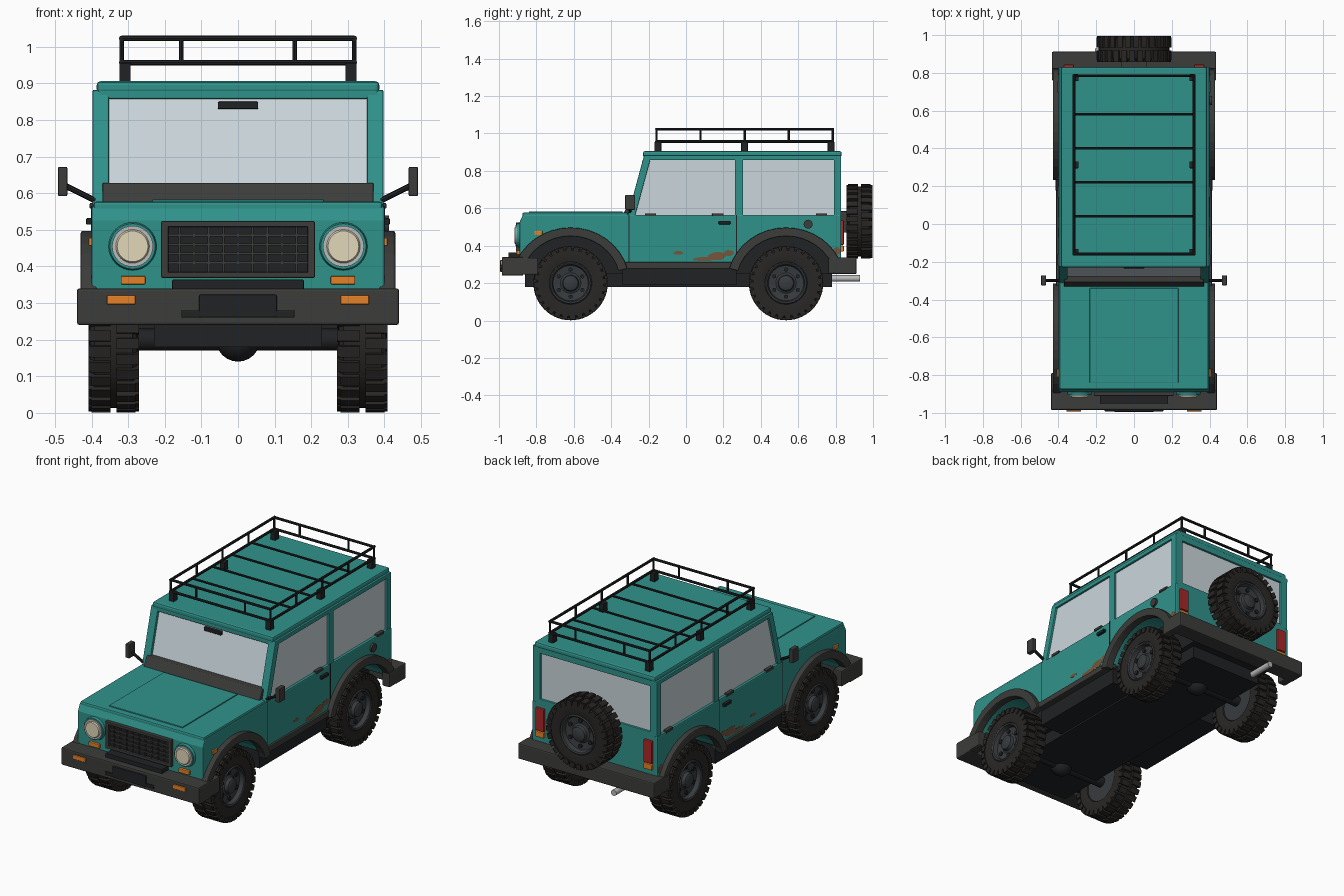
import bpy, bmesh, random
from math import sin, cos, pi, radians
from mathutils import Vector, Matrix

if "Cube" in bpy.data.objects:
    bpy.data.objects.remove(bpy.data.objects["Cube"])

random.seed(4)

def material(name, r, g, b):
    m = bpy.data.materials.new(name)
    m.diffuse_color = (r, g, b, 1)
    m.use_nodes = True
    m.node_tree.nodes["Principled BSDF"].inputs["Base Color"].default_value = m.diffuse_color
    return m

TEAL = material("teal_paint", .03, .29, .26)
TRIM = material("dark_trim", .045, .045, .043)
BLACK = material("black", .015, .016, .018)
RUBBER = material("rubber", .022, .02, .018)
STEEL = material("wheel_steel", .04, .045, .05)
GLASS = material("glass", .6, .68, .72)
CREAM = material("lamp_cream", .75, .68, .48)
ORANGE = material("lamp_orange", .8, .22, .02)
RED = material("lamp_red", .4, .02, .02)
CHROME = material("metal", .5, .5, .5)
RUST = material("rust", .18, .09, .045)

def finish(bm, name, mat, bevel=0, smooth=False):
    bmesh.ops.recalc_face_normals(bm, faces=bm.faces[:])
    me = bpy.data.meshes.new(name)
    bm.to_mesh(me)
    bm.free()
    me.materials.append(mat)
    ob = bpy.data.objects.new(name, me)
    bpy.context.collection.objects.link(ob)
    if bevel:
        mod = ob.modifiers.new("bevel", 'BEVEL')
        mod.width, mod.segments, mod.limit_method = bevel, 2, 'ANGLE'
    if smooth:
        bpy.context.view_layer.objects.active = ob
        ob.select_set(True)
        bpy.ops.object.shade_smooth_by_angle(angle=radians(35))
        ob.select_set(False)
    return ob

def box(name, mat, x, y, z, bevel=0):
    bm = bmesh.new()
    bmesh.ops.create_cube(bm, size=1)
    for v in bm.verts:
        v.co = [(r[0] + r[1]) / 2 + c * abs(r[1] - r[0]) for r, c in zip((x, y, z), v.co)]
    return finish(bm, name, mat, bevel)

def sides(name, mat, x, y, z, bevel=0):
    for s, tag in ((1, "_right"), (-1, "_left")):
        box(name + tag, mat, (s * x[0], s * x[1]), y, z, bevel)

def prism(name, mat, pts, x0, x1, bevel=0):
    """Side profile (y, z) extruded along x."""
    bm = bmesh.new()
    f = bm.faces.new([bm.verts.new((x0, y, z)) for y, z in pts])
    r = bmesh.ops.extrude_face_region(bm, geom=[f])
    for v in r["geom"]:
        if isinstance(v, bmesh.types.BMVert):
            v.co.x = x1
    return finish(bm, name, mat, bevel)

def tube(name, mat, a, b, r, n=8, r2=None):
    a, b = Vector(a), Vector(b)
    bm = bmesh.new()
    rot = Vector((0, 0, 1)).rotation_difference(b - a).to_matrix().to_4x4()
    bmesh.ops.create_cone(bm, cap_ends=True, segments=n, radius1=r, radius2=r if r2 is None else r2,
                          depth=(b - a).length, matrix=Matrix.Translation((a + b) / 2) @ rot)
    return finish(bm, name, mat, smooth=True)

def lathe(bm, pts, n=40):
    """Profile (radius, x) spun around the x axis."""
    vs = [bm.verts.new((x, r, 0)) for r, x in pts]
    es = [bm.edges.new(e) for e in zip(vs, vs[1:])]
    bmesh.ops.spin(bm, geom=vs + es, cent=(0, 0, 0), axis=(1, 0, 0), angle=2 * pi, steps=n)
    bmesh.ops.remove_doubles(bm, verts=bm.verts[:], dist=1e-5)

def arc(c, a, b, t0, t1, n=16):
    ts = [radians(t0 + (t1 - t0) * i / n) for i in range(n + 1)]
    return [(c + a * cos(t), .2 + b * sin(t)) for t in ts]

FRONT, REAR = -.617, .535

# Main body tub with wheel arches
prism("body", TEAL, [(-.89, .3), (-.89, .525), (-.872, .565), (.83, .565), (.83, .3)]
      + arc(REAR, .275, .26, 22.6, 157.4) + arc(FRONT, .275, .26, 22.6, 157.4), -.4, .4, .006)
box("hood", TEAL, (-.395, .395), (-.875, -.31), (.55, .577), .008)
box("hood_panel", TEAL, (-.235, .235), (-.84, -.34), (.57, .583), .003)
# Underbody
box("wheel_well_core", BLACK, (-.26, .26), (-.86, .82), (.25, .5))
box("chassis", BLACK, (-.23, .23), (-.86, .78), (.18, .26))
box("floor", BLACK, (-.375, .375), (-.34, .27), (.19, .3))
sides("sill", TRIM, (.36, .412), (-.34, .28), (.278, .312), .004)
for c, tag in ((FRONT, "front"), (REAR, "rear")):
    tube(tag + "_axle", BLACK, (-.3, c, .2), (.3, c, .2), .03, 12)
    bm = bmesh.new()
    bmesh.ops.create_uvsphere(bm, u_segments=20, v_segments=12, radius=.06,
                              matrix=Matrix.Translation((0, c, .2)))
    finish(bm, tag + "_differential", BLACK, smooth=True)
    # Fender flares
    for s in (1, -1):
        prism(tag + "_flare", TRIM, arc(c, .315, .297, 15, 165) + arc(c, .265, .25, 165, 15),
              s * .385, s * .43, .006)

# Cabin: glass house with pillars
prism("window_glass", GLASS, [(-.295, .56), (-.212, .87), (.818, .87), (.818, .56)], -.385, .385)
for s in (1, -1):
    prism("front_pillar", TEAL, [(-.312, .56), (-.225, .88), (-.185, .88), (-.272, .56)], s * .352, s * .397, .004)
sides("middle_pillar", TEAL, (.36, .397), (.262, .306), (.56, .88), .003)
sides("rear_pillar", TEAL, (.35, .397), (.79, .83), (.56, .88), .004)
sides("window_header", TEAL, (.36, .397), (-.225, .83), (.858, .882), .003)
box("windshield_header", TEAL, (-.38, .38), (-.228, -.19), (.858, .885), .003)
box("rear_header", TEAL, (-.38, .38), (.79, .83), (.845, .88), .003)
box("rear_window_sill", TEAL, (-.38, .38), (.8, .83), (.55, .582), .003)
box("roof", TEAL, (-.386, .386), (-.23, .832), (.874, .906), .01)
prism("cowl", TRIM, [(-.335, .57), (-.307, .628), (-.27, .628), (-.27, .57)], -.37, .37, .003)
box("inside_mirror", BLACK, (-.055, .055), (-.235, -.21), (.83, .85), .003)

# Door seams, handles, small side parts
for y in (-.305, .27):
    sides("door_seam", BLACK, (.39, .4015), (y - .002, y + .002), (.312, .565))
sides("door_handle", BLACK, (.395, .415), (.175, .237), (.514, .532), .003)
for y in (.17, .725, -.19):
    sides("window_latch", TRIM, (.38, .405), (y - .03, y + .03), (.558, .573), .002)
sides("side_marker", ORANGE, (.395, .408), (-.81, -.768), (.456, .478), .002)
tube("fuel_cap", TRIM, (.39, .653, .515), (.412, .653, .515), .024, 20)
for s in (1, -1):
    tube("mirror_arm", BLACK, (s * .39, -.3, .58), (s * .475, -.298, .622), .008)
    box("side_mirror", TRIM, (s * .466, s * .492), (-.325, -.272), (.592, .672), .004)
    # Rust blotches
    for y, z, ry, rz in ((.1, .33, .07, .013), (.17, .347, .05, .025), (.23, .36, .03, .016),
                         (-.04, .362, .03, .01), (.805, .37, .024, .025)):
        k = [random.uniform(.75, 1.1) for _ in range(10)]
        prism("rust_patch", RUST, [(y + ry * k[i] * cos(i * pi / 5), z + rz * k[i] * sin(i * pi / 5))
                                   for i in range(10)], s * .39, s * .4012)

# Front face: grille, lamps
box("grille_back", BLACK, (-.205, .205), (-.897, -.88), (.373, .52))
for x in (-.2, .2):
    box("grille_frame_side", TRIM, (x - .01, x + .01), (-.91, -.88), (.37, .523), .003)
for z in (.377, .516):
    box("grille_frame_bar", TRIM, (-.21, .21), (-.91, -.88), (z - .008, z + .008), .003)
for i in range(9):
    x = -.16 + i * .04
    box("grille_slat", TRIM, (x - .003, x + .003), (-.904, -.89), (.375, .518))
for z in (.41, .435, .46, .485):
    box("grille_rail", TRIM, (-.2, .2), (-.902, -.89), (z - .003, z + .003))
for x in (-.288, .288):
    tube("headlight_bezel", TEAL, (x, -.88, .455), (x, -.905, .455), .068, 32, .062)
    tube("headlight_ring", CHROME, (x, -.89, .455), (x, -.911, .455), .056, 32)
    tube("headlight_lens", CREAM, (x, -.9, .455), (x, -.918, .455), .052, 32, .042)
sides("turn_signal", ORANGE, (.253, .32), (-.905, -.88), (.351, .374), .003)

# Bumpers
box("front_bumper", TRIM, (-.44, .44), (-.985, -.87), (.24, .34), .007)
sides("front_bumper_end", TRIM, (.385, .44), (-.9, -.79), (.245, .335), .007)
box("bumper_top_strip", BLACK, (-.18, .18), (-.95, -.88), (.335, .364), .003)
box("winch_plate", BLACK, (-.106, .106), (-.995, -.97), (.26, .323), .004)
box("winch_foot", BLACK, (-.155, .155), (-.992, -.97), (.26, .28), .003)
sides("bumper_lamp", ORANGE, (.28, .358), (-.992, -.97), (.296, .321), .003)
box("rear_bumper", TRIM, (-.435, .435), (.82, .912), (.248, .338), .007)
sides("rear_bumper_end", TRIM, (.385, .435), (.76, .85), (.25, .335), .007)
tube("exhaust", CHROME, (-.19, .6, .225), (-.19, .93, .225), .017, 16)

# Tail lamps
sides("tail_lamp", RED, (.318, .372), (.82, .844), (.405, .535), .004)
sides("rear_signal", ORANGE, (.318, .372), (.82, .844), (.368, .4), .004)

# Wheels: treaded tire and dished rim sharing meshes
bm = bmesh.new()
lathe(bm, [(.108, .045), (.114, .06), (.15, .067), (.176, .064), (.187, .052), (.187, -.052),
           (.176, -.064), (.15, -.067), (.114, -.06), (.108, -.045), (.108, .045)])
for i in range(28):
    for s in (1, -1):
        turn = Matrix.Rotation((i + .25 * s) * 2 * pi / 28, 4, 'X')
        for x, z, w, h in ((.034, .19, .052, .017), (.06, .18, .018, .03)):
            bmesh.ops.create_cube(bm, size=1, matrix=turn @ Matrix.Translation((s * x, 0, z))
                                  @ Matrix.Diagonal((w, .03, h, 1)))
tire = finish(bm, "tire", RUBBER, smooth=True)
bm = bmesh.new()
lathe(bm, [(.11, -.055), (.115, .056), (.108, .064), (.1, .06), (.094, .036), (.055, .03),
           (.044, .036), (.04, .055), (.032, .06), (0, .06)], 32)
bmesh.ops.holes_fill(bm, edges=[e for e in bm.edges if e.is_boundary])
rim = finish(bm, "rim", STEEL, smooth=True)
bm = bmesh.new()
for i in range(6):
    bmesh.ops.create_cone(bm, cap_ends=True, segments=10, radius1=.012, radius2=.012, depth=.01,
                          matrix=Matrix.Rotation(i * pi / 3, 4, 'X') @ Matrix.Translation((.036, 0, .074))
                          @ Matrix.Rotation(pi / 2, 4, 'Y'))
bolts = finish(bm, "rim_bolts", BLACK)
spots = [((s * .34, c, .2), 0 if s > 0 else pi) for s in (1, -1) for c in (FRONT, REAR)]
spots.append(((0, .927, .53), pi / 2))
for i, (loc, turn) in enumerate(spots):
    for src in (tire, rim, bolts):
        ob = src if i == 0 else src.copy()
        if i:
            bpy.context.collection.objects.link(ob)
        ob.location, ob.rotation_euler = loc, (0, 0, turn)
box("spare_mount", TRIM, (-.07, .07), (.82, .875), (.47, .585), .004)

# Roof rack
X, Y0, Y1 = .318, -.158, .785
for z in (.957, 1.023):
    for s in (1, -1):
        tube("rack_side_rail", BLACK, (s * X, Y0 - .006, z), (s * X, Y1 + .006, z), .0075)
    for y in (Y0, Y1):
        tube("rack_end_rail", BLACK, (-X, y, z), (X, y, z), .0075)
posts = [(s * X, Y0 + i * (Y1 - Y0) / 4) for s in (1, -1) for i in range(5)]
posts += [(s * .155, y) for s in (1, -1) for y in (Y0, Y1)]
for x, y in posts:
    tube("rack_post", BLACK, (x, y, .957), (x, y, 1.023), .006)
for y in (.04, .22, .4, .58):
    tube("rack_crossbar", BLACK, (-X, y, .955), (X, y, .955), .0065)
for y in (-.15, .313, .775):
    sides("rack_foot", BLACK, (.293, .324), (y - .018, y + .018), (.9, .956), .003)
